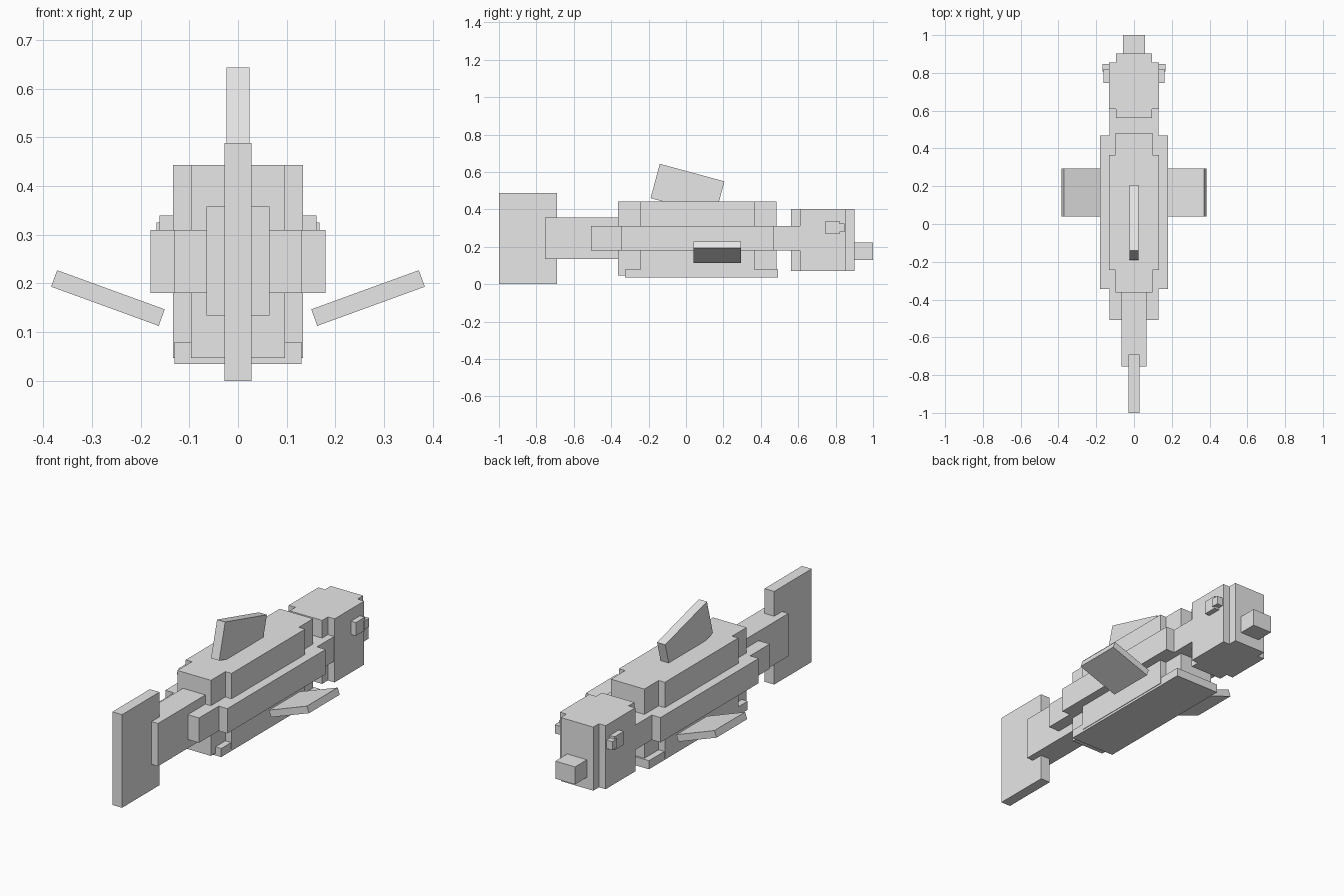
import bpy
import math
from mathutils import Matrix

cube = bpy.data.objects.get("Cube")
if cube:
    bpy.data.objects.remove(cube, do_unlink=True)

# One plain grey for the whole fish
grey = bpy.data.materials.new("light_grey")
grey.use_nodes = True
grey.diffuse_color = (0.8, 0.8, 0.8, 1)
grey.node_tree.nodes["Principled BSDF"].inputs["Base Color"].default_value = (0.8, 0.8, 0.8, 1)


def block(name, center, size, angle=0.0, axis="X"):
    """Box of the given full size, turned about its own centre."""
    bpy.ops.mesh.primitive_cube_add(size=1, location=center)
    ob = bpy.context.object
    ob.name = name
    ob.data.transform(Matrix.Rotation(math.radians(angle), 4, axis) @ Matrix.Diagonal((*size, 1)))
    ob.data.materials.append(grey)
    return ob


def span(name, half_x, y, z):
    """Box centred on x, given by its y and z limits."""
    return block(name, (0, (y[0] + y[1]) / 2, (z[0] + z[1]) / 2),
                 (2 * half_x, y[1] - y[0], z[1] - z[0]))


# Tail
span("tail_fin", 0.028, (-1.0, -0.69), (0.0, 0.488))
span("tail_stem", 0.065, (-0.755, -0.30), (0.134, 0.358))

# Body: two crossed blocks, side bands and belly plate
span("body_wide", 0.133, (-0.243, 0.365), (0.047, 0.443))
span("body_long", 0.097, (-0.363, 0.483), (0.047, 0.443))
span("side_band", 0.18, (-0.345, 0.468), (0.18, 0.31))
span("spine_band", 0.13, (-0.508, 0.65), (0.18, 0.31))
span("belly_plate", 0.13, (-0.325, 0.492), (0.035, 0.08))

# Head
span("head_wide", 0.133, (0.61, 0.855), (0.07, 0.403))
span("head_long", 0.094, (0.562, 0.902), (0.07, 0.403))
span("snout", 0.057, (0.88, 1.0), (0.13, 0.222))

# Dorsal fin, leaning down toward the head
block("dorsal_fin", (0, 0.008, 0.505), (0.047, 0.358, 0.19), -15.2, "X")

# Paired eyes and side fins
for side, s in (("left", 1), ("right", -1)):
    block(side + "_eye", (s * 0.14, 0.783, 0.304), (0.042, 0.075, 0.07))
    block(side + "_pupil", (s * 0.148, 0.828, 0.303), (0.038, 0.04, 0.045))
    block(side + "_side_fin", (s * 0.267, 0.168, 0.17), (0.235, 0.254, 0.036), -s * 20, "Y")
